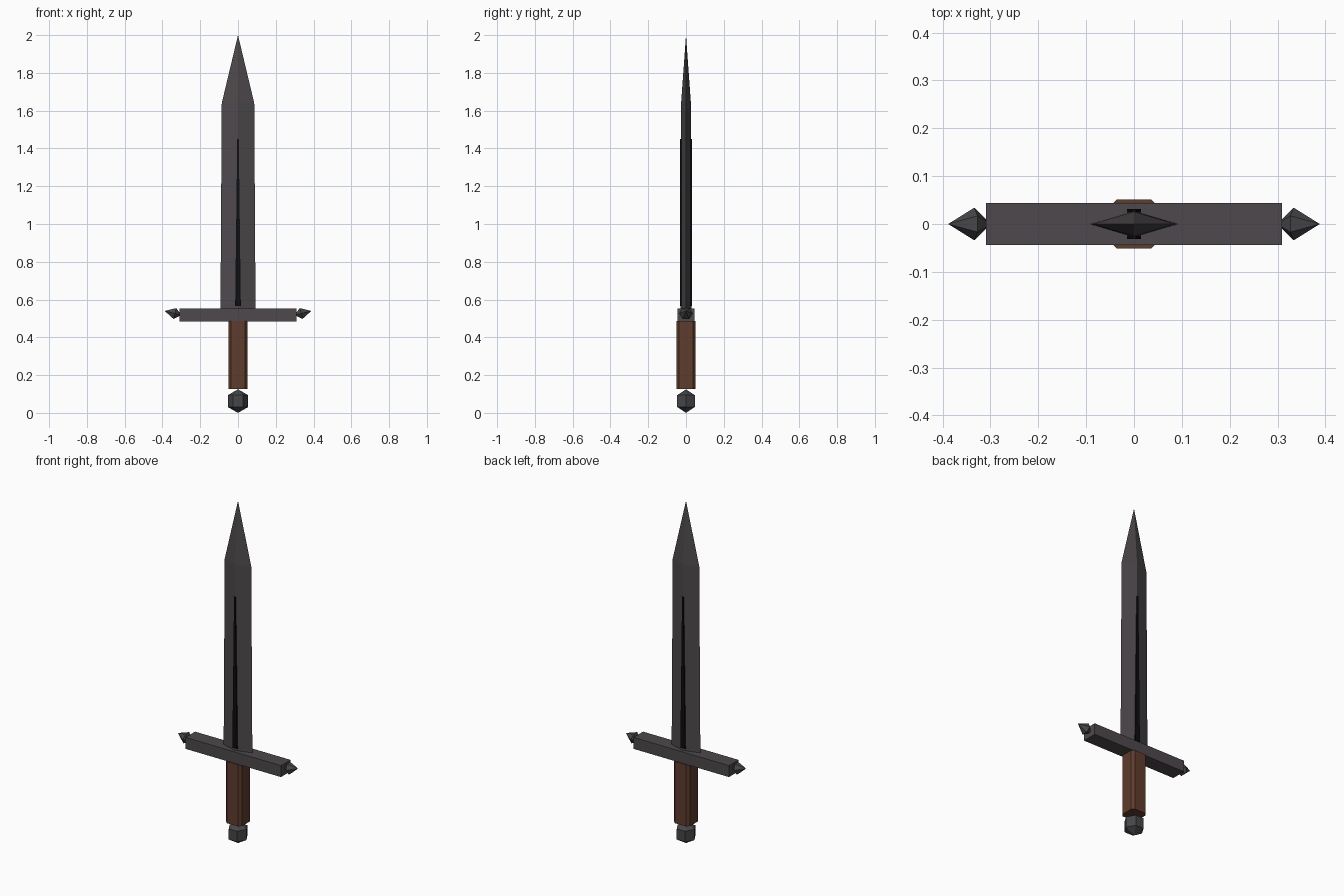
import bpy, bmesh, math
from mathutils import Matrix

if "Cube" in bpy.data.objects:
    bpy.data.objects.remove(bpy.data.objects["Cube"])


def material(name, rgb):
    m = bpy.data.materials.new(name)
    m.diffuse_color = (*rgb, 1)
    m.use_nodes = True
    m.node_tree.nodes["Principled BSDF"].inputs["Base Color"].default_value = m.diffuse_color
    return m


STEEL = material("dark steel", (0.075, 0.066, 0.072))
IRON = material("iron grey", (0.062, 0.062, 0.067))
BLACK = material("groove black", (0.004, 0.004, 0.005))
WOOD = material("brown grip", (0.115, 0.045, 0.026))


def finish(name, bm, mat):
    bmesh.ops.recalc_face_normals(bm, faces=bm.faces)
    me = bpy.data.meshes.new(name)
    bm.to_mesh(me)
    bm.free()
    me.materials.append(mat)
    ob = bpy.data.objects.new(name, me)
    bpy.context.collection.objects.link(ob)
    return ob


def loft(name, rings, mat):
    """Skin equal-length rings of points; a one-point ring is an apex."""
    bm = bmesh.new()
    loops = [[bm.verts.new(p) for p in r] for r in rings]
    for a, b in zip(loops, loops[1:]):
        n = max(len(a), len(b))
        for i in range(n):
            j = (i + 1) % n
            if len(a) == 1:
                bm.faces.new((a[0], b[j], b[i]))
            elif len(b) == 1:
                bm.faces.new((a[i], a[j], b[0]))
            else:
                bm.faces.new((a[i], a[j], b[j], b[i]))
    for end in (loops[0], loops[-1]):
        if len(end) > 2:
            bm.faces.new(end)
    return finish(name, bm, mat)


def diamond(w, t, z):
    return [(w, 0, z), (0, t, z), (-w, 0, z), (0, -t, z)]


def rect(w, t, z):
    return [(w, t, z), (-w, t, z), (-w, -t, z), (w, -t, z)]


def chamfered(r, c, z):
    k = r - c
    return [(r, -k, z), (r, k, z), (k, r, z), (-k, r, z),
            (-r, k, z), (-r, -k, z), (-k, -r, z), (k, -r, z)]


# Blade with diamond section and pointed tip
loft("blade", [diamond(0.093, 0.028, 0.53), diamond(0.086, 0.026, 1.64),
               [(0, 0, 2.0)]], STEEL)

# Tapered dark groove strip, showing on both blade faces
loft("blade_groove", [rect(0.015, 0.031, 0.565), rect(0.004, 0.031, 1.45)], BLACK)

# Crossguard bar
loft("crossguard", [rect(0.309, 0.044, 0.485), rect(0.309, 0.044, 0.552)], STEEL)

# Six-sided spikes on the guard ends, tilted slightly upwards
for side, name in ((1, "guard_spike_right"), (-1, "guard_spike_left")):
    ring = [(0, 0.034 * math.cos(i * math.pi / 3), 0.034 * math.sin(i * math.pi / 3))
            for i in range(6)]
    spike = loft(name, [[(-0.036, 0, 0)], ring, [(0.056, 0, 0)]], IRON)
    spike.data.transform(Matrix.Diagonal((side, 1, 1, 1))
                         @ Matrix.Translation((0.334, 0, 0.526))
                         @ Matrix.Rotation(math.radians(-14), 4, 'Y'))
    if side < 0:
        spike.data.flip_normals()

# Grip with chamfered corners
loft("grip", [chamfered(0.051, 0.015, 0.126), chamfered(0.051, 0.015, 0.486)], WOOD)

# Faceted pommel
bm = bmesh.new()
bmesh.ops.create_uvsphere(bm, u_segments=6, v_segments=3, radius=0.0625)
bmesh.ops.transform(bm, verts=bm.verts, matrix=Matrix.Translation((0, 0, 0.0645))
                    @ Matrix.Rotation(math.pi / 2, 4, 'Z'))
bmesh.ops.translate(bm, verts=bm.verts, vec=(0, 0, -min(v.co.z for v in bm.verts)))
finish("pommel", bm, IRON)
